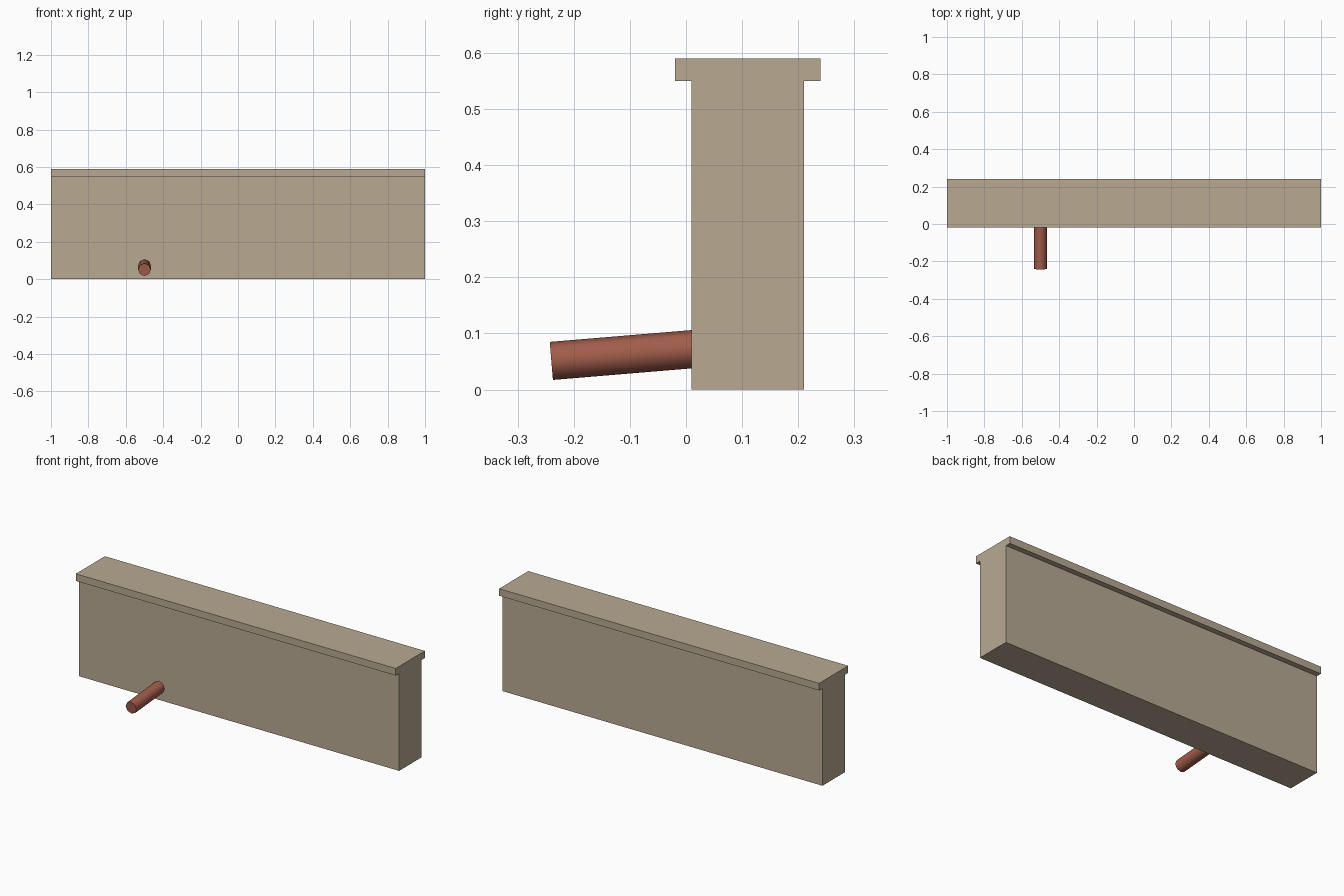
import bpy
import math
from mathutils import Vector

cube = bpy.data.objects.get("Cube")
if cube:
    bpy.data.objects.remove(cube, do_unlink=True)


def make_material(name, color):
    mat = bpy.data.materials.new(name)
    mat.use_nodes = True
    mat.diffuse_color = color
    mat.node_tree.nodes["Principled BSDF"].inputs["Base Color"].default_value = color
    return mat


stone = make_material("sandy stone", (0.48, 0.40, 0.29, 1))
clay = make_material("red clay", (0.36, 0.11, 0.07, 1))


def box(name, low, high, mat):
    low, high = Vector(low), Vector(high)
    bpy.ops.mesh.primitive_cube_add(size=1, location=(low + high) / 2)
    obj = bpy.context.object
    obj.name = name
    obj.scale = high - low
    bpy.ops.object.transform_apply(location=False, rotation=False, scale=True)
    obj.data.materials.append(mat)


# Wall and its overhanging coping
box("wall", (-1, 0.01, 0), (1, 0.21, 0.55), stone)
box("coping", (-1, -0.02, 0.55), (1, 0.24, 0.59), stone)

# Drain pipe sloping down and out of the wall
outlet = Vector((-0.5, -0.24, 0.051))
inlet = Vector((-0.5, 0.06, 0.076))
axis = inlet - outlet
bpy.ops.mesh.primitive_cylinder_add(
    vertices=8, radius=0.034, depth=axis.length, location=(outlet + inlet) / 2,
    rotation=(math.atan2(axis.z, axis.y) - math.pi / 2, 0, 0))
pipe = bpy.context.object
pipe.name = "drain_pipe"
pipe.data.materials.append(clay)
bpy.ops.object.shade_smooth_by_angle(angle=math.radians(50))
